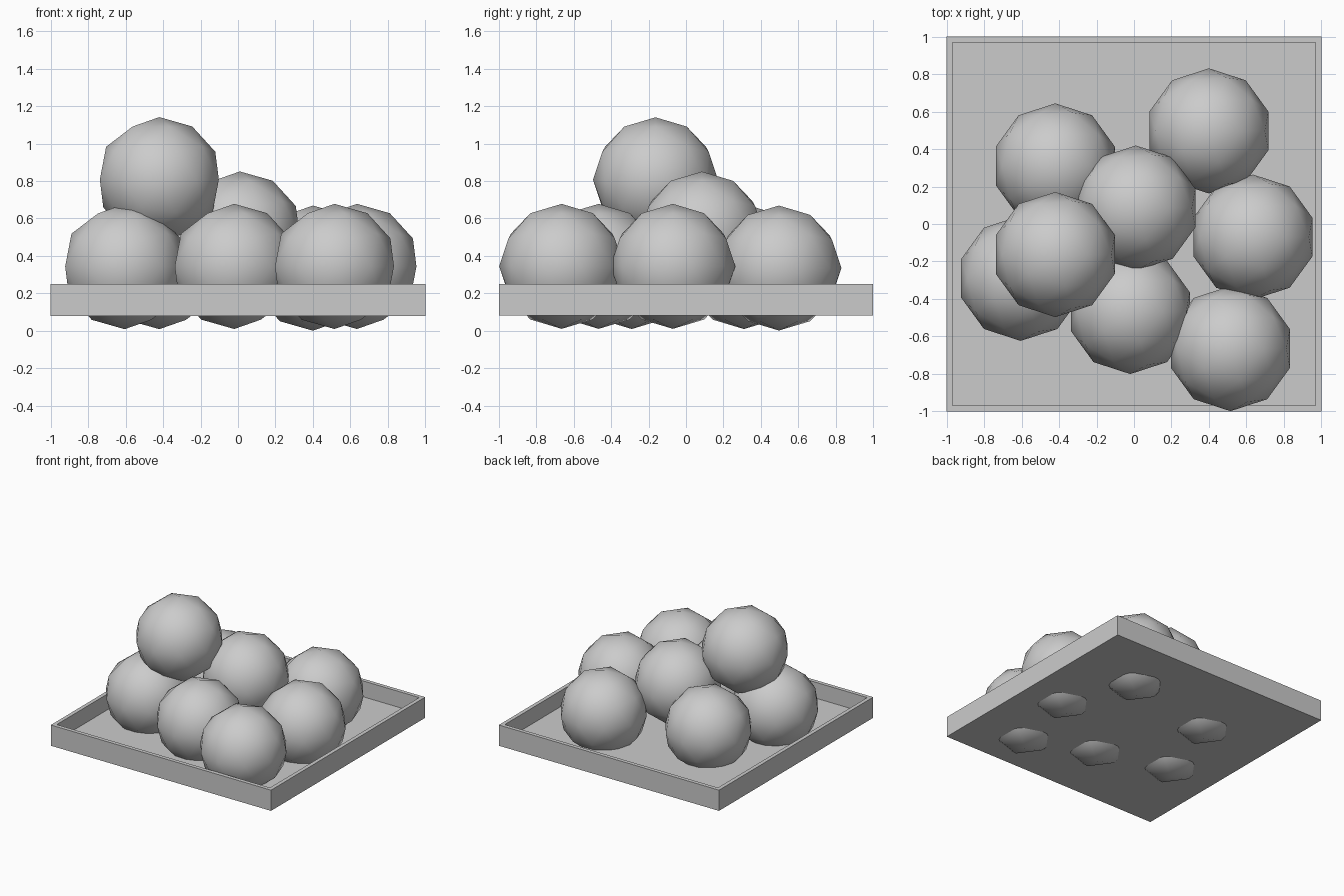
import bpy, bmesh

if "Cube" in bpy.data.objects:
    bpy.data.objects.remove(bpy.data.objects["Cube"])

# Square tray: a box whose top is inset for the rim, then sunk to the floor
BOTTOM, RIM, FLOOR, WALL = 0.08, 0.25, 0.12, 0.045
bm = bmesh.new()
bmesh.ops.create_cube(bm, size=1)
for v in bm.verts:
    v.co.x *= 2
    v.co.y *= 2
    v.co.z = RIM if v.co.z > 0 else BOTTOM
top = max(bm.faces, key=lambda f: f.calc_center_median().z)
bmesh.ops.inset_region(bm, faces=[top], thickness=WALL)
sunk = bmesh.ops.extrude_discrete_faces(bm, faces=[top])["faces"][0]
for v in sunk.verts:
    v.co.z = FLOOR
bmesh.ops.recalc_face_normals(bm, faces=bm.faces)
mesh = bpy.data.meshes.new("tray")
bm.to_mesh(mesh)
bm.free()
bpy.context.collection.objects.link(bpy.data.objects.new("tray", mesh))

# Smooth low-poly balls: six sunk into the tray floor, two stacked on top
RADIUS = 0.334
balls = [
    (-0.42, 0.31, 0.343),
    (0.40, 0.497, 0.335),
    (0.635, -0.07, 0.344),
    (0.515, -0.665, 0.344),
    (-0.02, -0.467, 0.344),
    (-0.605, -0.29, 0.343),
    (0.01, 0.085, 0.517),
    (-0.42, -0.163, 0.807),
]
for i, centre in enumerate(balls, 1):
    bpy.ops.mesh.primitive_ico_sphere_add(subdivisions=2, radius=RADIUS, location=centre)
    bpy.context.object.name = f"ball_{i}"
    bpy.ops.object.shade_smooth()
